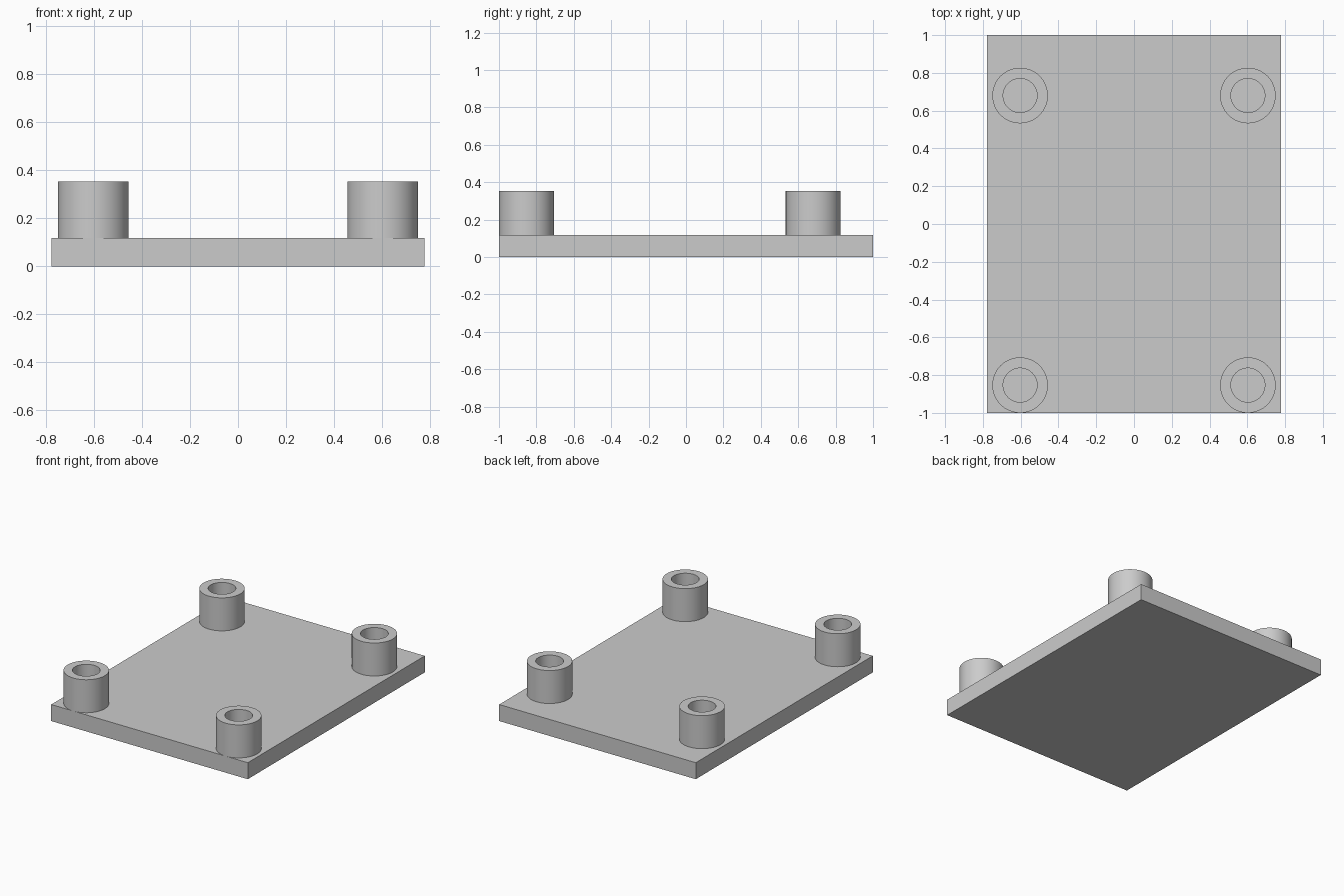
import bpy, bmesh, math

cube = bpy.data.objects.get("Cube")
if cube:
    bpy.data.objects.remove(cube, do_unlink=True)

WIDTH, LENGTH, THICK, TOP = 1.555, 2.0, 0.118, 0.354
OUTER, BORE, SIDES = 0.147, 0.09, 64

grey = bpy.data.materials.new("plain grey")
grey.use_nodes = True
colour = (0.6, 0.6, 0.6, 1)
grey.diffuse_color = colour
grey.node_tree.nodes["Principled BSDF"].inputs["Base Color"].default_value = colour


def make_object(name, bm, location):
    mesh = bpy.data.meshes.new(name)
    bmesh.ops.recalc_face_normals(bm, faces=bm.faces)
    bm.to_mesh(mesh)
    bm.free()
    mesh.materials.append(grey)
    obj = bpy.data.objects.new(name, mesh)
    obj.location = location
    bpy.context.collection.objects.link(obj)
    return obj


def make_post(name, x, y):
    # Closed tube: a rectangular section swept around the post axis
    bm = bmesh.new()
    section = [(OUTER, THICK), (OUTER, TOP), (BORE, TOP), (BORE, THICK)]
    rings = []
    for i in range(SIDES):
        a = math.tau * i / SIDES
        rings.append([bm.verts.new((r * math.cos(a), r * math.sin(a), z))
                      for r, z in section])
    for i, ring in enumerate(rings):
        after = rings[(i + 1) % SIDES]
        for j in range(4):
            k = (j + 1) % 4
            bm.faces.new((ring[j], after[j], after[k], ring[k]))
    post = make_object(name, bm, (x, y, 0))
    bpy.ops.object.select_all(action='DESELECT')
    post.select_set(True)
    bpy.context.view_layer.objects.active = post
    bpy.ops.object.shade_smooth_by_angle(angle=math.radians(30))


# Base plate
bm = bmesh.new()
bmesh.ops.create_cube(bm, size=1)
bmesh.ops.scale(bm, vec=(WIDTH, LENGTH, THICK), verts=bm.verts)
make_object("base_plate", bm, (0, 0, THICK / 2))

# Hollow corner posts, the front pair flush with the plate edge
for side, x in (("left", 0.603), ("right", -0.603)):
    for end, y in (("front", OUTER - LENGTH / 2), ("back", 0.68)):
        make_post(f"{end}_{side}_post", x, y)
